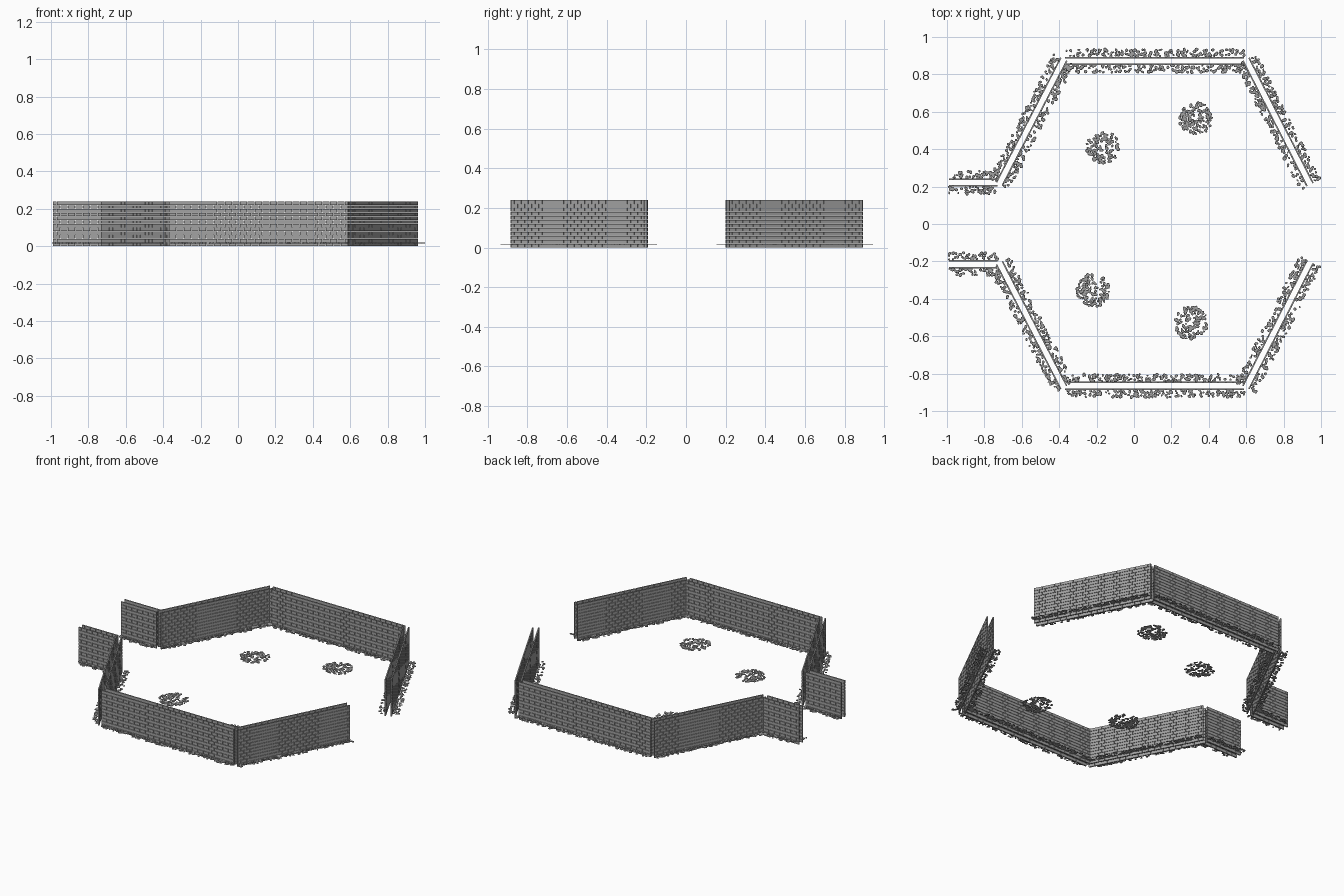
import bpy, bmesh, math, random
from mathutils import Matrix, Vector

random.seed(4)
if "Cube" in bpy.data.objects:
    bpy.data.objects.remove(bpy.data.objects["Cube"], do_unlink=True)

HEIGHT, ROWS = 0.24, 12         # wall height and number of brick courses
BRICK, JOINT, DEPTH = 0.04, 0.002, 0.008
HALF_GAP = 0.018                # wall centre line to the middle of each leaf
PEBBLE_Z = 0.017


def make_material(name, colour):
    mat = bpy.data.materials.new(name)
    mat.use_nodes = True
    mat.diffuse_color = colour
    mat.node_tree.nodes["Principled BSDF"].inputs["Base Color"].default_value = colour
    return mat


stone = make_material("stone grey", (0.36, 0.36, 0.36, 1))


def finish(bm, name):
    mesh = bpy.data.meshes.new(name)
    bm.to_mesh(mesh)
    bm.free()
    mesh.materials.append(stone)
    obj = bpy.data.objects.new(name, mesh)
    bpy.context.collection.objects.link(obj)
    return obj


def wall_frame(start, end):
    """Matrix whose x axis runs along the wall, and the wall length."""
    run = Vector(end) - Vector(start)
    turn = Matrix.Rotation(math.atan2(run.y, run.x), 4, 'Z')
    return Matrix.Translation((start[0], start[1], 0)) @ turn, run.length


def brick_wall(name, start, end):
    """Two thin leaves of running-bond brickwork with an open cavity."""
    frame, length = wall_frame(start, end)
    bm = bmesh.new()
    course = HEIGHT / ROWS
    for side in (-1, 1):
        for row in range(ROWS):
            left = -BRICK / 2 if row % 2 else 0
            while left < length - JOINT:
                a, b = max(left, 0), min(left + BRICK, length)
                if b - a > 2 * JOINT:
                    place = Matrix.Translation(((a + b) / 2, side * HALF_GAP, (row + 0.5) * course))
                    size = Matrix.Diagonal((b - a - JOINT, DEPTH, course - JOINT, 1))
                    bmesh.ops.create_cube(bm, size=1, matrix=frame @ place @ size)
                left += BRICK
    return finish(bm, name)


def add_pebble(bm, x, y, frame):
    """A thin irregular pebble lying flat."""
    radius = random.uniform(0.006, 0.011)
    shape = (Matrix.Translation((x, y, PEBBLE_Z)) @ Matrix.Rotation(random.uniform(0, math.tau), 4, 'Z')
             @ Matrix.Diagonal((radius, radius * random.uniform(0.6, 1), 1, 1)))
    bmesh.ops.create_cone(bm, cap_ends=True, segments=7, radius1=1, radius2=0.8,
                          depth=0.004, matrix=frame @ shape)


def pebble_border(name, start, end):
    """Loose pebbles strewn along both feet of a wall."""
    frame, length = wall_frame(start, end)
    bm = bmesh.new()
    for side in (-1, 1):
        for _ in range(int(length * 190)):
            away = HALF_GAP + 0.006 + 0.038 * random.random() ** 1.2
            add_pebble(bm, random.uniform(0, length), side * away, frame)
    return finish(bm, name)


def pebble_patch(name, centre):
    """A round patch of pebbles with a small bare middle."""
    bm = bmesh.new()
    frame = Matrix.Translation((*centre, 0))
    for _ in range(150):
        r = 0.088 * math.sqrt(random.uniform(0.03, 1))
        t = random.uniform(0, math.tau)
        add_pebble(bm, r * math.cos(t), r * math.sin(t), frame)
    return finish(bm, name)


# Wall runs, mirrored front to back with a slight shift
runs = {
    "long": ((-0.37, 0.868), (0.59, 0.868)),
    "right_slanted": ((-0.375, 0.878), (-0.72, 0.21)),
    "left_slanted": ((0.598, 0.878), (0.942, 0.205)),
    "entrance": ((-0.99, 0.218), (-0.73, 0.218)),
}
for end_name, flip, shift in (("back", 1, 0.004), ("front", -1, 0.003)):
    for run_name, points in runs.items():
        start, end = [(x, y * flip + shift) for x, y in points]
        brick_wall(f"{end_name}_{run_name}_wall", start, end)
        pebble_border(f"{end_name}_{run_name}_pebbles", start, end)

# Pebble patches on the enclosed ground
patches = {
    "back_right": (-0.165, 0.41), "back_left": (0.33, 0.565),
    "front_right": (-0.22, -0.355), "front_left": (0.305, -0.53),
}
for patch_name, centre in patches.items():
    pebble_patch(f"{patch_name}_pebble_patch", centre)
